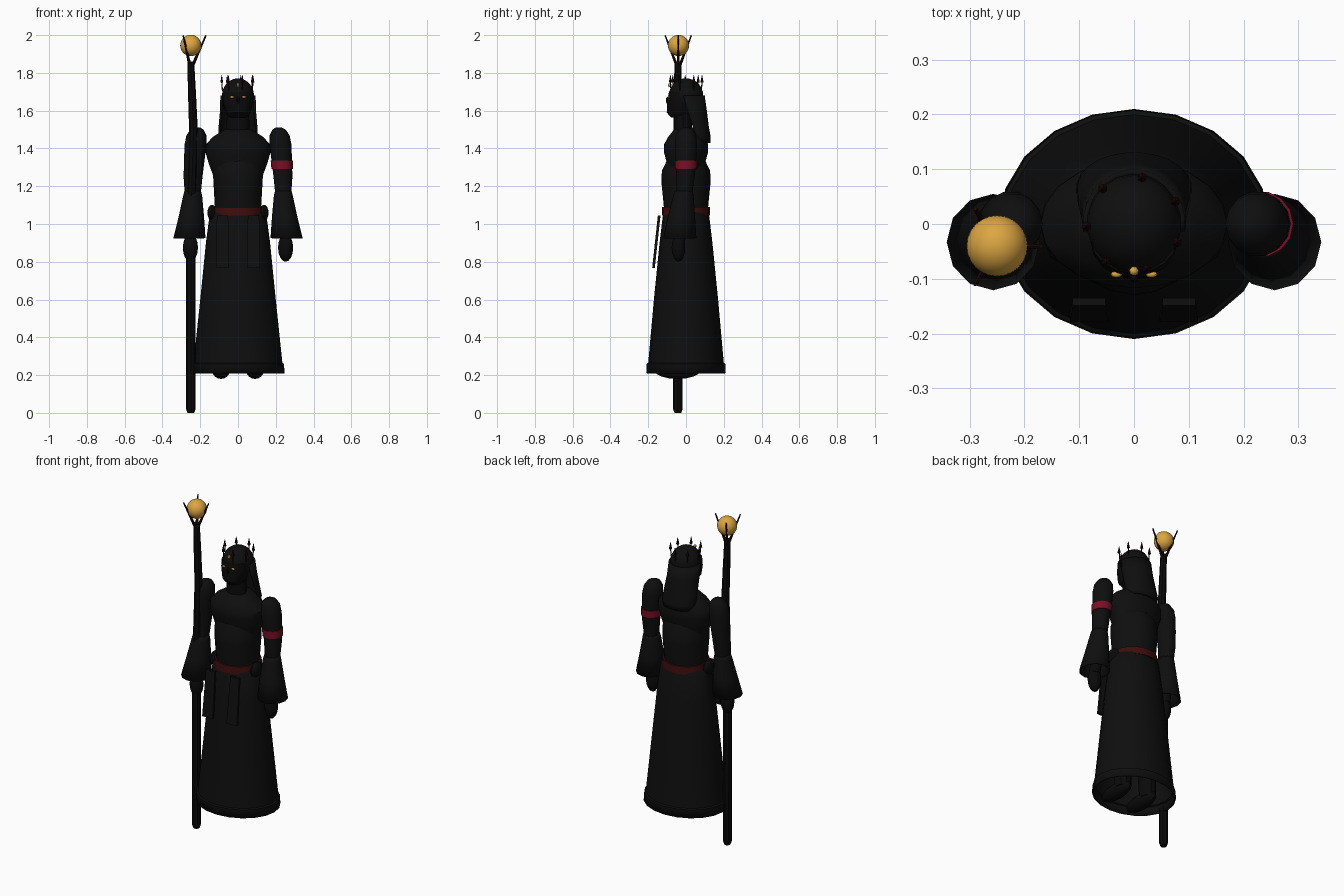
import bpy, bmesh, math
from mathutils import Vector


def material(name, rgb):
    m = bpy.data.materials.new(name)
    m.diffuse_color = (*rgb, 1)
    return m


BLACK = material("black cloth", (0.0045, 0.0045, 0.0045))
DARK = material("black leather", (0.003, 0.003, 0.003))
MAROON = material("maroon belt", (0.05, 0.004, 0.004))
CRIMSON = material("crimson band", (0.19, 0.005, 0.018))
METAL = material("dark red metal", (0.012, 0.002, 0.003))
GOLD = material("gold", (0.72, 0.38, 0.055))


def finish(bm, name, mat, smooth=True, fix=True):
    if fix:
        bmesh.ops.recalc_face_normals(bm, faces=bm.faces[:])
    me = bpy.data.meshes.new(name)
    bm.to_mesh(me)
    bm.free()
    me.materials.append(mat)
    ob = bpy.data.objects.new(name, me)
    bpy.context.collection.objects.link(ob)
    if smooth:
        bpy.ops.object.select_all(action='DESELECT')
        bpy.context.view_layer.objects.active = ob
        ob.select_set(True)
        bpy.ops.object.shade_smooth_by_angle(angle=math.radians(35))
    return ob


def loft(name, rings, mat, n=16, caps=(True, True), arc=None):
    """Skin through ellipses given as (z, rx, ry, cx, cy); arc makes an open sheet."""
    bm = bmesh.new()
    a0, a1 = arc or (0, math.tau)
    rows = []
    for z, rx, ry, cx, cy in rings:
        angles = [a0 + (a1 - a0) * i / (n - 1 if arc else n) for i in range(n)]
        rows.append([bm.verts.new((cx + rx * math.cos(a), cy + ry * math.sin(a), z)) for a in angles])
    for lo, hi in zip(rows, rows[1:]):
        for i in range(n - 1 if arc else n):
            j = (i + 1) % n
            bm.faces.new((lo[i], lo[j], hi[j], hi[i]))
    if caps[0] and not arc:
        bm.faces.new(rows[0])
    if caps[1] and not arc:
        bm.faces.new(rows[-1])
    return finish(bm, name, mat)


def ball(name, loc, size, mat, seg=16, rings=10):
    bm = bmesh.new()
    bmesh.ops.create_uvsphere(bm, u_segments=seg, v_segments=rings, radius=1)
    bmesh.ops.scale(bm, vec=size, verts=bm.verts)
    bmesh.ops.translate(bm, vec=loc, verts=bm.verts)
    return finish(bm, name, mat)


def rod(name, a, b, r0, r1, mat, seg=6):
    a, b = Vector(a), Vector(b)
    bm = bmesh.new()
    bmesh.ops.create_cone(bm, cap_ends=True, segments=seg, radius1=r0, radius2=r1, depth=(b - a).length)
    bmesh.ops.rotate(bm, matrix=(b - a).to_track_quat('Z', 'Y').to_matrix(), verts=bm.verts)
    bmesh.ops.translate(bm, vec=(a + b) / 2, verts=bm.verts)
    return finish(bm, name, mat)


def thicken(ob, t, offset=-1):
    m = ob.modifiers.new("thickness", 'SOLIDIFY')
    m.thickness, m.offset = t, offset


# Robe skirt, open underneath, with a raised hem
skirt = loft("robe_skirt", [(0.21, 0.247, 0.21, 0, 0), (0.26, 0.243, 0.208, 0, 0), (0.265, 0.235, 0.2, 0, 0),
             (0.6, 0.2, 0.17, 0, 0), (0.9, 0.17, 0.14, 0, 0), (1.05, 0.15, 0.122, 0, 0),
             (1.07, 0.13, 0.115, 0, 0)], BLACK, 20, (False, True))
thicken(skirt, 0.008)

# Abdomen and chest
loft("abdomen", [(1.04, 0.125, 0.115, 0, 0), (1.1, 0.123, 0.118, 0, 0), (1.22, 0.13, 0.13, 0, 0),
                 (1.28, 0.133, 0.128, 0, 0), (1.34, 0.12, 0.1, 0, 0)], BLACK, 20)
loft("chest", [(1.24, 0.125, 0.085, 0, 0), (1.32, 0.155, 0.1, 0, 0), (1.38, 0.172, 0.117, 0, 0),
               (1.42, 0.17, 0.117, 0, 0), (1.46, 0.135, 0.1, 0, 0.005), (1.495, 0.08, 0.072, 0, 0.005),
               (1.51, 0.05, 0.045, 0, 0)], BLACK, 20)
loft("belt", [(1.045, 0.137, 0.128, 0, 0), (1.09, 0.133, 0.126, 0, 0)], MAROON, 20)

# Neck, head and face covering
loft("neck", [(1.48, 0.062, 0.047, 0, -0.015), (1.6, 0.058, 0.045, 0, -0.015)], DARK, 12)
ball("head", (0, 0, 1.68), (0.086, 0.091, 0.091), BLACK, 18, 14)
loft("face_covering", [(1.565, 0.045, 0.05, 0, -0.03), (1.59, 0.068, 0.072, 0, -0.03),
                       (1.65, 0.08, 0.07, 0, -0.03), (1.7, 0.078, 0.06, 0, -0.03)], DARK, 16)
ball("nose", (0, -0.095, 1.655), (0.009, 0.012, 0.02), DARK, 8, 6)

# Veil hanging behind the head
veil = loft("veil", [(1.43, 0.085, 0.045, 0, 0.08), (1.46, 0.1, 0.06, 0, 0.065), (1.52, 0.097, 0.07, 0, 0.045),
                     (1.6, 0.09, 0.085, 0, 0.02), (1.68, 0.088, 0.094, 0, 0.0)],
            BLACK, 14, arc=(-0.15, math.pi + 0.15))
thicken(veil, 0.012, 0)

# Brow jewel and crown spikes
ball("brow_jewel", (0, -0.086, 1.735), (0.009, 0.009, 0.011), GOLD, 8, 6)
for k in range(7):
    a = math.radians(80 + k * 360 / 7)
    x, y = 0.086 * math.cos(a), 0.086 * math.sin(a)
    rod("crown_spike", (x, y, 1.748), (x, y, 1.788), 0.009, 0.001, METAL)
    rod("crown_spike_stem", (x * 0.96, y * 0.96, 1.705), (x, y, 1.75), 0.003, 0.003, METAL)

for s, side in ((-1, "right"), (1, "left")):
    # Eyes
    ball(side + "_eye", (s * 0.032, -0.092, 1.672), (0.011, 0.006, 0.006), GOLD, 8, 6)

    # Upper arm, forearm, flared sleeve and hand
    loft(side + "_upper_arm", [(1.13, 0.04, 0.042, s * 0.24, -0.012), (1.25, 0.05, 0.05, s * 0.238, -0.003),
         (1.33, 0.054, 0.055, s * 0.232, 0), (1.42, 0.058, 0.06, s * 0.225, 0), (1.47, 0.053, 0.055, s * 0.22, 0),
         (1.5, 0.035, 0.036, s * 0.217, 0), (1.512, 0.012, 0.012, s * 0.215, 0)], BLACK, 14)
    loft(side + "_forearm", [(0.91, 0.03, 0.03, s * 0.254, -0.035), (1.15, 0.042, 0.043, s * 0.24, -0.014)],
         DARK, 12)
    sleeve = loft(side + "_sleeve", [(0.925, 0.085, 0.088, s * 0.257, -0.033),
                  (1.04, 0.067, 0.072, s * 0.247, -0.024), (1.15, 0.05, 0.054, s * 0.24, -0.014),
                  (1.175, 0.044, 0.047, s * 0.24, -0.012)], BLACK, 12, (False, False))
    thicken(sleeve, 0.006)
    ball(side + "_hand", (s * 0.252, -0.04, 0.875), (0.04, 0.036, 0.075), DARK, 12, 8)

    # Front tabard strips, hip pouches, legs and boots
    bm = bmesh.new()
    bmesh.ops.create_cube(bm, size=1)
    for v in bm.verts:
        top = v.co.z > 0
        v.co = (s * (0.082 + v.co.x * (0.06 if top else 0.07)),
                (-0.142 if top else -0.172) + v.co.y * 0.014, 1.045 if top else 0.768)
    finish(bm, side + "_tabard_strip", BLACK, False)
    ball(side + "_hip_pouch", (s * 0.138, -0.02, 1.06), (0.025, 0.05, 0.042), DARK, 10, 8)
    loft(side + "_leg", [(0.22, 0.045, 0.05, s * 0.09, 0.01), (0.95, 0.065, 0.07, s * 0.07, 0)], DARK, 10)
    ball(side + "_boot", (s * 0.09, -0.045, 0.222), (0.046, 0.12, 0.042), DARK, 12, 8)

# Band on the left upper arm
loft("arm_band", [(1.29, 0.057, 0.058, 0.234, 0), (1.335, 0.059, 0.06, 0.232, 0)], CRIMSON, 14)

# Staff with a slightly bent upper shaft
loft("staff", [(0.0, 0.018, 0.018, -0.25, -0.043), (0.02, 0.025, 0.025, -0.25, -0.043),
               (1.0, 0.025, 0.025, -0.25, -0.043), (1.3, 0.024, 0.024, -0.241, -0.043),
               (1.5, 0.023, 0.023, -0.236, -0.043), (1.7, 0.021, 0.021, -0.244, -0.043),
               (1.86, 0.018, 0.018, -0.25, -0.043)], DARK, 8)

# Staff orb and the three prongs holding it
ball("staff_orb", (-0.25, -0.04, 1.945), (0.056, 0.056, 0.056), GOLD, 24, 16)
for k in range(3):
    a = k * math.tau / 3
    c, s = math.cos(a), math.sin(a)
    rod("staff_prong", (-0.25 + 0.008 * c, -0.041 + 0.008 * s, 1.835),
        (-0.25 + 0.08 * c, -0.041 + 0.08 * s, 1.998), 0.009, 0.004, METAL)
